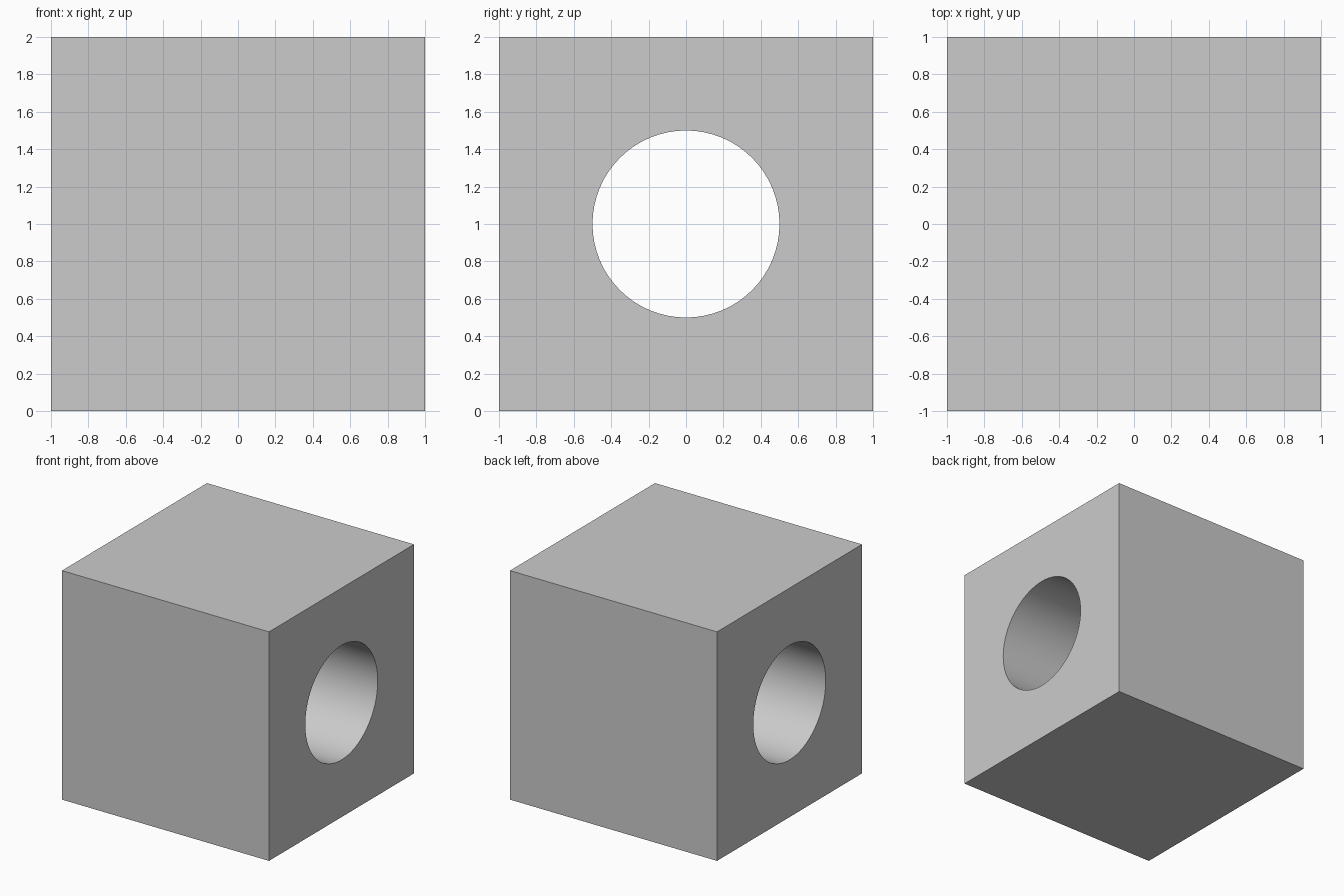
import bpy
import math

if "Cube" in bpy.data.objects:
    bpy.data.objects.remove(bpy.data.objects["Cube"])

SIZE = 2.0
HOLE_RADIUS = 0.5

# Solid cube standing on the ground
bpy.ops.mesh.primitive_cube_add(size=SIZE, location=(0, 0, SIZE / 2))
block = bpy.context.object
block.name = "drilled_block"

# Round cutter running along x, right through the cube
bpy.ops.mesh.primitive_cylinder_add(
    vertices=64, radius=HOLE_RADIUS, depth=SIZE * 1.5,
    location=(0, 0, SIZE / 2), rotation=(0, math.pi / 2, 0))
cutter = bpy.context.object
cutter.name = "hole_cutter"
cutter.hide_render = True

# Cut the hole, then drop the cutter
cut = block.modifiers.new("hole", 'BOOLEAN')
cut.operation = 'DIFFERENCE'
cut.solver = 'EXACT'
cut.object = cutter
bpy.ops.object.select_all(action='DESELECT')
block.select_set(True)
bpy.context.view_layer.objects.active = block
bpy.ops.object.modifier_apply(modifier=cut.name)
bpy.data.objects.remove(cutter)

# Smooth bore, sharp cube edges and rims
bpy.ops.object.shade_smooth_by_angle(angle=math.radians(30))
